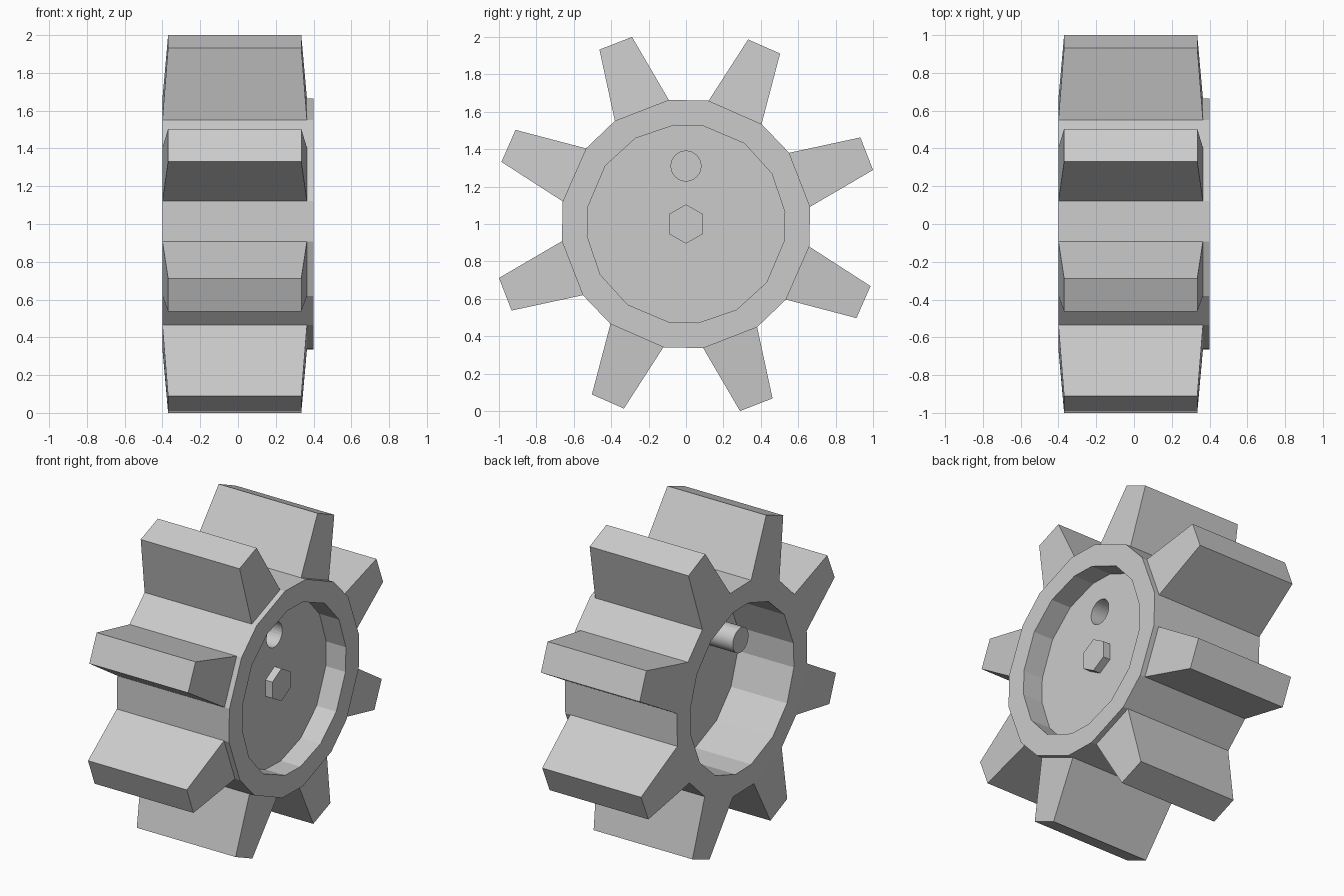
import bpy, bmesh, math
from mathutils import Matrix

if "Cube" in bpy.data.objects:
    bpy.data.objects.remove(bpy.data.objects["Cube"])

grey = bpy.data.materials.new("plain_grey")
grey.use_nodes = True
colour = (0.6, 0.6, 0.6, 1)
grey.diffuse_color = colour
grey.node_tree.nodes["Principled BSDF"].inputs["Base Color"].default_value = colour

TURN = -1.25        # rotation of the whole wheel, degrees
GAP = 9.15          # half angle of the gap between teeth
TIP = 5.15          # half angle of a tooth tip
BODY_R, TIP_R, BORE_R = 0.67, 1.041, 0.532
FLOOR_FRONT, FLOOR_BACK = 0.26, 0.0


def point(x, radius, degrees):
    a = math.radians(degrees)
    return (x, radius * math.cos(a), 1 + radius * math.sin(a))


def make(name, bm):
    bmesh.ops.recalc_face_normals(bm, faces=bm.faces)
    mesh = bpy.data.meshes.new(name)
    bm.to_mesh(mesh)
    bm.free()
    mesh.materials.append(grey)
    ob = bpy.data.objects.new(name, mesh)
    bpy.context.collection.objects.link(ob)
    return ob


def rod(name, x0, x1, z, radius, sides, turn=0):
    """Cylinder or prism lying along x."""
    bm = bmesh.new()
    place = (Matrix.Translation(((x0 + x1) / 2, 0, z))
             @ Matrix.Rotation(math.radians(turn), 4, 'X')
             @ Matrix.Rotation(math.pi / 2, 4, 'Y'))
    bmesh.ops.create_cone(bm, cap_ends=True, segments=sides, radius1=radius,
                          radius2=radius, depth=x1 - x0, matrix=place)
    return make(name, bm)


# Hub: outer drum with a shallow front recess and a deep rear cavity
outer = [45 * k + TURN + s * GAP for k in range(8) for s in (-1, 1)]
inner = [90 * k + a for k in range(4) for a in (-10, 7, 30.5, 54)]
stations = [(FLOOR_BACK, BORE_R, inner), (-0.4, BORE_R, inner),
            (-0.4, BODY_R, outer), (0.4, BODY_R, outer),
            (0.4, BORE_R, inner), (FLOOR_FRONT, BORE_R, inner)]
bm = bmesh.new()
loops = [[bm.verts.new(point(x, r, a)) for a in angles] for x, r, angles in stations]
for la, lb in zip(loops, loops[1:]):
    for i in range(len(la)):
        j = (i + 1) % len(la)
        bm.faces.new((la[i], la[j], lb[j], lb[i]))
bm.faces.new(loops[0])
bm.faces.new(loops[-1])
hub = make("hub", bm)

# Round hole through the hub floor
cutter = rod("hole_cutter", -0.1, 0.35, 1.31, 0.08, 32)
cutter.hide_render = True
cut = hub.modifiers.new("round_hole", 'BOOLEAN')
cut.operation = 'DIFFERENCE'
cut.solver = 'EXACT'
cut.object = cutter
bpy.context.view_layer.objects.active = hub
bpy.ops.object.modifier_apply(modifier=cut.name)
bpy.data.objects.remove(cutter)

# Teeth: wide root on the drum, narrower chamfered tip
bm = bmesh.new()
for k in range(8):
    mid = 45 * k + TURN + 22.5
    root, tip = [], []
    for ring, half, r, x0, x1 in ((root, 22.5 - GAP, BODY_R, -0.4, 0.365),
                                  (tip, TIP, TIP_R, -0.37, 0.335)):
        for x, s in ((x0, -1), (x1, -1), (x1, 1), (x0, 1)):
            ring.append(bm.verts.new(point(x, r, mid + s * half)))
    for i in range(4):
        j = (i + 1) % 4
        bm.faces.new((root[i], root[j], tip[j], tip[i]))
    bm.faces.new(tip)
make("teeth", bm)

# Hexagonal boss on the recess floor
rod("hex_boss", FLOOR_FRONT - 0.02, FLOOR_FRONT + 0.05, 1.0, 0.105, 6, 90)

# Hollow peg: lines the round hole and ends closed near the rear opening
peg = rod("hollow_peg", -0.39, FLOOR_FRONT, 1.31, 0.08, 32)
bm = bmesh.new()
bm.from_mesh(peg.data)
bmesh.ops.delete(bm, geom=[f for f in bm.faces if f.normal.x > 0.9], context='FACES')
bm.to_mesh(peg.data)
bm.free()
bpy.ops.object.select_all(action='DESELECT')
peg.select_set(True)
bpy.context.view_layer.objects.active = peg
bpy.ops.object.shade_smooth_by_angle()
